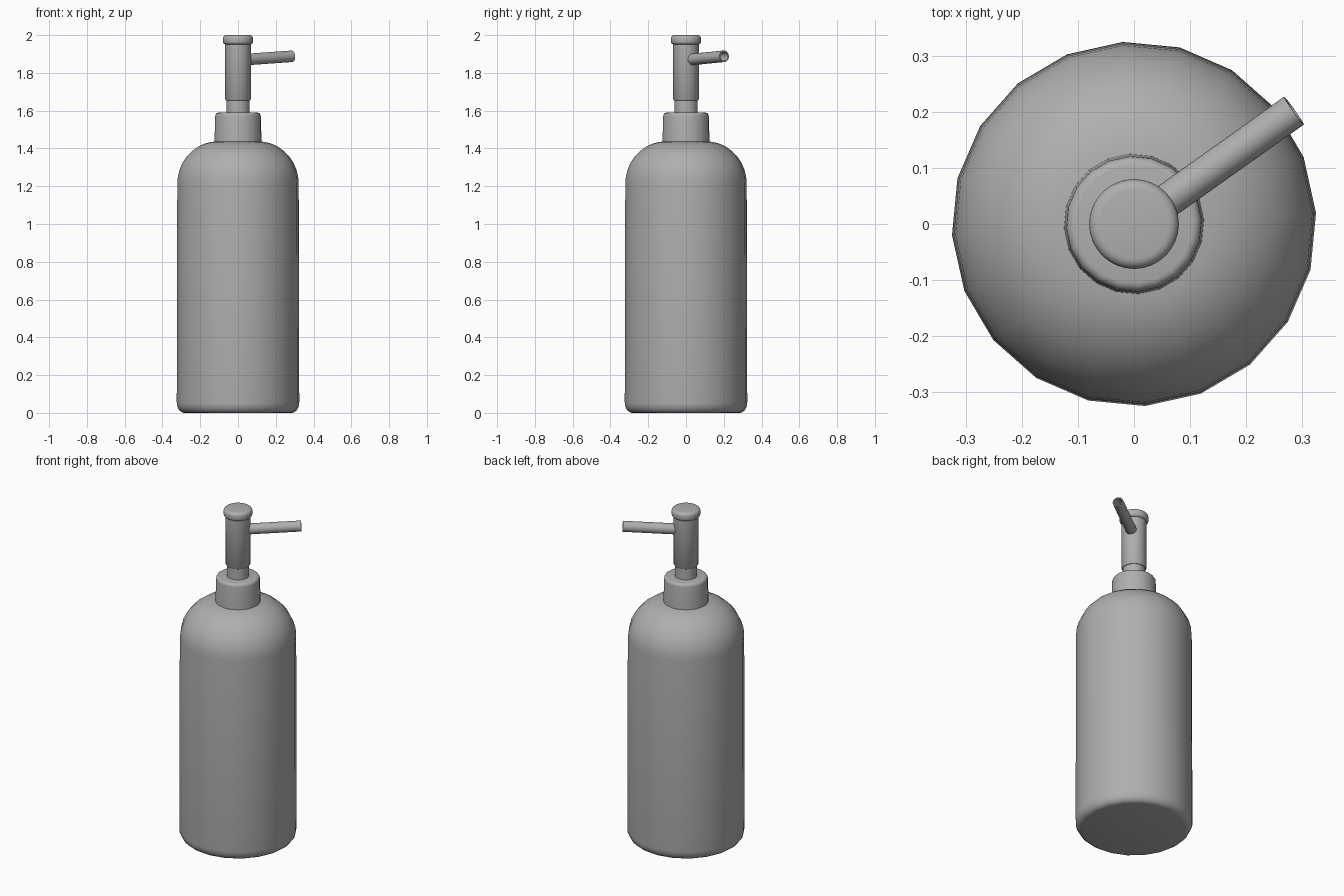
import bpy, bmesh, math
from mathutils import Vector, Matrix

if "Cube" in bpy.data.objects:
    bpy.data.objects.remove(bpy.data.objects["Cube"])

# Shared mid-grey finish
grey = bpy.data.materials.new("dark_grey")
grey.diffuse_color = (0.43, 0.43, 0.43, 1)
grey.use_nodes = True
grey.node_tree.nodes["Principled BSDF"].inputs["Base Color"].default_value = grey.diffuse_color


def lathe(name, profile, sides, phase=0.0, matrix=None, angle=40):
    """Revolve (radius, height) points around z; zero radii become poles."""
    bm = bmesh.new()
    rings = []
    for r, z in profile:
        if r == 0:
            rings.append([bm.verts.new((0, 0, z))])
        else:
            rings.append([bm.verts.new((r * math.cos(phase + 2 * math.pi * i / sides),
                                        r * math.sin(phase + 2 * math.pi * i / sides), z))
                          for i in range(sides)])
    for a, b in zip(rings, rings[1:]):
        for i in range(sides):
            j = (i + 1) % sides
            quad = [a[i % len(a)], a[j % len(a)], b[j % len(b)], b[i % len(b)]]
            bm.faces.new(list(dict.fromkeys(quad)))
    bmesh.ops.recalc_face_normals(bm, faces=bm.faces)
    mesh = bpy.data.meshes.new(name)
    bm.to_mesh(mesh)
    bm.free()
    mesh.materials.append(grey)
    obj = bpy.data.objects.new(name, mesh)
    bpy.context.collection.objects.link(obj)
    if matrix:
        obj.matrix_world = matrix
    bpy.ops.object.select_all(action='DESELECT')
    obj.select_set(True)
    bpy.context.view_layer.objects.active = obj
    bpy.ops.object.shade_smooth_by_angle(angle=math.radians(angle))
    return obj


def arc(cr, cz, rr, rz, a0, a1, n):
    """Points on an elliptical arc for rounded profile corners."""
    return [(cr + rr * math.cos(math.radians(a0 + (a1 - a0) * i / n)),
             cz + rz * math.sin(math.radians(a0 + (a1 - a0) * i / n))) for i in range(n + 1)]


phase = math.radians(3.5)

# Bottle: rounded foot, wall narrowing very slightly upward, domed shoulder
lathe("bottle", [(0, 0)] + arc(0.285, 0.055, 0.04, 0.055, -90, 0, 5)
      + arc(0.105, 1.215, 0.217, 0.223, 0, 90, 9) + [(0, 1.438)], 20, phase)

# Screw collar, slightly tapered
lathe("collar", [(0, 1.43), (0.125, 1.43)] + arc(0.105, 1.571, 0.016, 0.018, 0, 90, 4)
      + [(0, 1.589)], 20, phase)

# Pump stem
lathe("stem", [(0, 1.58), (0.061, 1.58), (0.061, 1.67), (0, 1.67)], 32)

# Pump head tube
lathe("pump_head", [(0, 1.655), (0.064, 1.655), (0.068, 1.66), (0.068, 1.96), (0, 1.96)], 32)

# Push button on top
lathe("button", [(0, 1.951)] + arc(0.066, 1.965, 0.014, 0.014, -90, 0, 3)
      + arc(0.062, 1.982, 0.018, 0.018, 0, 90, 4) + [(0, 2.0)], 32)

# Hollow spout, rising gently toward its tip
start, tip = Vector((0.033, 0.023, 1.870)), Vector((0.285, 0.202, 1.888))
axis = tip - start
length = axis.length
place = Matrix.Translation(start) @ axis.to_track_quat('Z', 'Y').to_matrix().to_4x4()
lathe("spout", [(0, 0), (0.0305, 0), (0.0305, length), (0.024, length),
                (0.024, 0.09), (0, 0.09)], 24, matrix=place)
